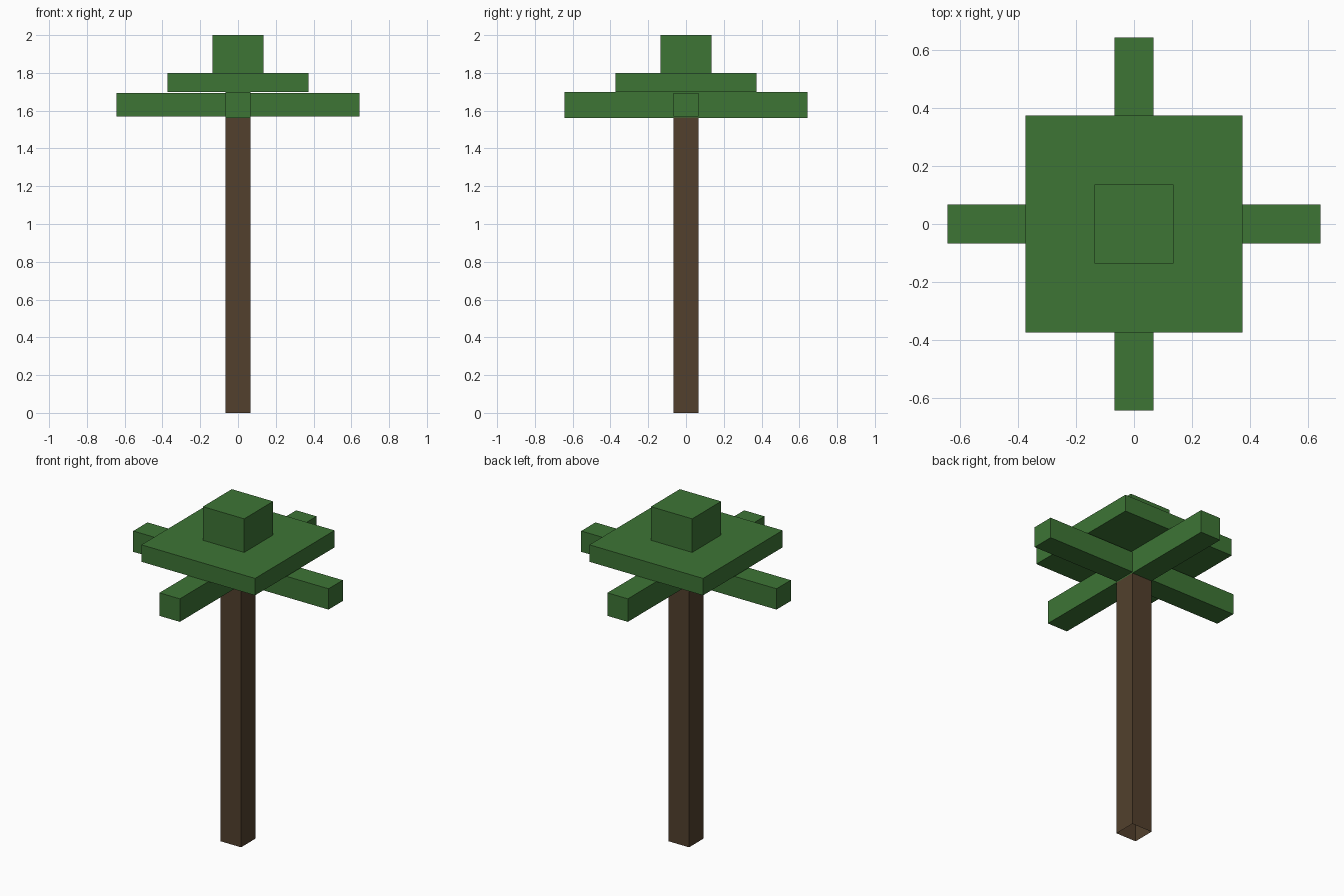
import bpy
import bmesh

if "Cube" in bpy.data.objects:
    bpy.data.objects.remove(bpy.data.objects["Cube"])


def flat_colour(name, rgb):
    mat = bpy.data.materials.new(name)
    mat.diffuse_color = (*rgb, 1.0)
    mat.use_nodes = True
    mat.node_tree.nodes["Principled BSDF"].inputs["Base Color"].default_value = mat.diffuse_color
    return mat


LEAF = flat_colour("leaf green", (0.047, 0.178, 0.036))
BARK = flat_colour("bark brown", (0.084, 0.051, 0.026))


def box(name, half_x, half_y, z0, z1, mat, open_bottom=False):
    """Box centred on the z axis, spanning z0 to z1."""
    bm = bmesh.new()
    bmesh.ops.create_cube(bm, size=2.0)
    for v in bm.verts:
        v.co = (v.co.x * half_x, v.co.y * half_y, z1 if v.co.z > 0 else z0)
    bm.normal_update()
    if open_bottom:
        under = [f for f in bm.faces if f.normal.z < -0.5]
        bmesh.ops.delete(bm, geom=under, context='FACES_ONLY')
    mesh = bpy.data.meshes.new(name)
    bm.to_mesh(mesh)
    bm.free()
    mesh.materials.append(mat)
    obj = bpy.data.objects.new(name, mesh)
    bpy.context.collection.objects.link(obj)
    return obj


# Square trunk, hollow at the foot
box("trunk", 0.067, 0.067, 0.0, 1.565, BARK, open_bottom=True)

# Crossed fronds; the side-to-side one is slightly thinner
box("frond_side_to_side", 0.643, 0.067, 1.569, 1.693, LEAF)
box("frond_front_to_back", 0.067, 0.643, 1.562, 1.699, LEAF)

# Stacked canopy
box("canopy_slab", 0.374, 0.374, 1.699, 1.80, LEAF)
box("canopy_top", 0.136, 0.136, 1.80, 2.0, LEAF)
